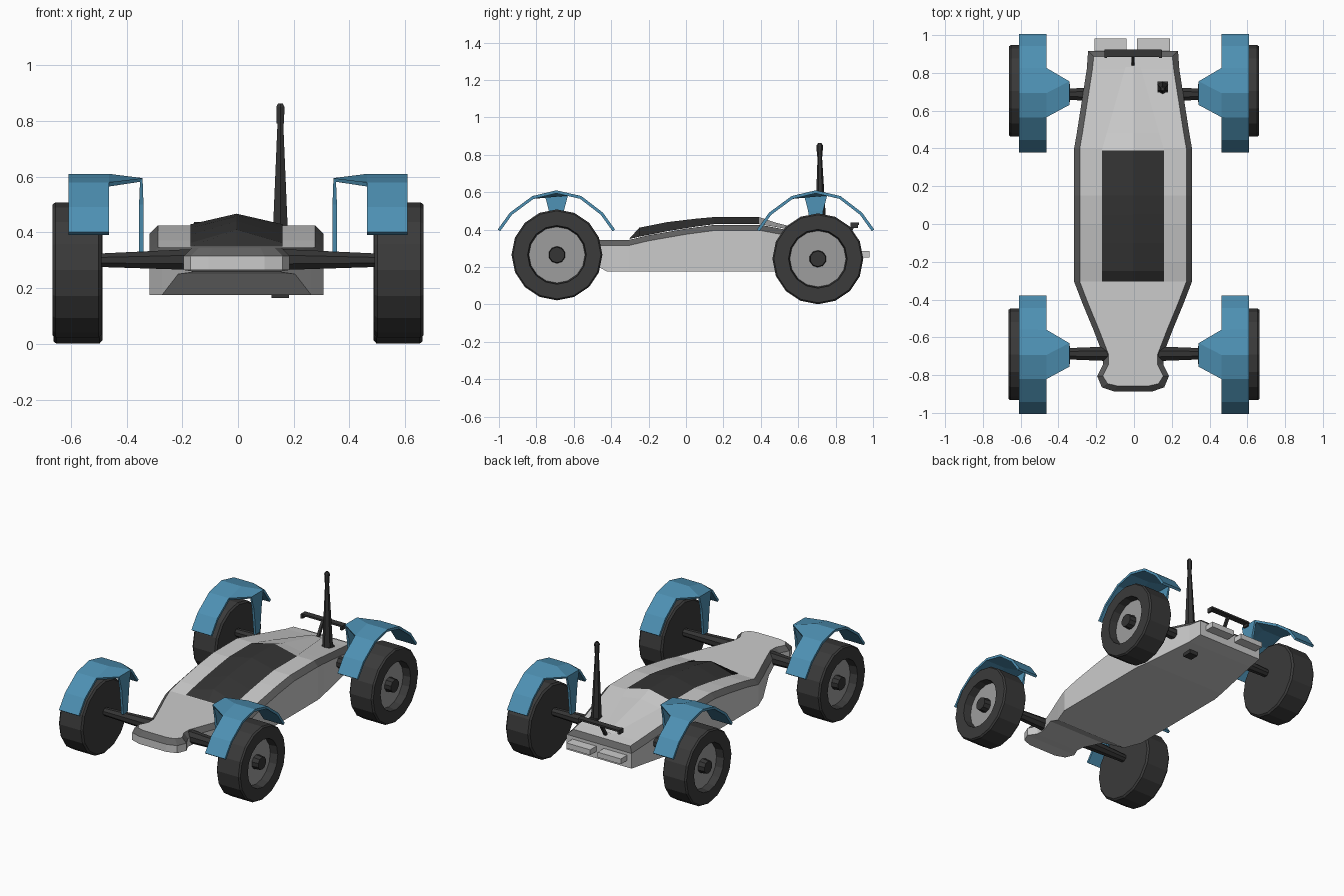
import bpy, bmesh, math
from mathutils import Vector

cube = bpy.data.objects.get("Cube")
if cube:
    bpy.data.objects.remove(cube)


def material(name, r, g, b):
    m = bpy.data.materials.new(name)
    m.use_nodes = True
    m.diffuse_color = (r, g, b, 1)
    m.node_tree.nodes["Principled BSDF"].inputs["Base Color"].default_value = (r, g, b, 1)
    return m


SHELL = material("light grey shell", .6, .6, .6)
TRIM = material("mid grey trim", .12, .12, .12)
RUBBER = material("dark rubber", .043, .043, .043)
RIM = material("rim grey", .34, .34, .34)
BLUE = material("fender blue", .075, .28, .45)
BLACK = material("black plastic", .035, .035, .035)


def build(name, verts, faces, mats, indices=None, fix=True):
    mesh = bpy.data.meshes.new(name)
    mesh.from_pydata(verts, [], faces)
    for m in mats:
        mesh.materials.append(m)
    for i, p in enumerate(mesh.polygons):
        p.material_index = indices[i] if indices else 0
    if fix:
        bm = bmesh.new()
        bm.from_mesh(mesh)
        bmesh.ops.recalc_face_normals(bm, faces=bm.faces)
        bm.to_mesh(mesh)
        bm.free()
    obj = bpy.data.objects.new(name, mesh)
    bpy.context.collection.objects.link(obj)
    return obj


def box(name, lo, hi, mat):
    v = [(x, y, z) for x in (lo[0], hi[0]) for y in (lo[1], hi[1]) for z in (lo[2], hi[2])]
    f = [(0, 1, 3, 2), (4, 6, 7, 5), (0, 4, 5, 1), (2, 3, 7, 6), (0, 2, 6, 4), (1, 5, 7, 3)]
    return build(name, v, f, [mat])


def rod(name, a, b, ra, rb, sides, mat):
    """Tapered rod from a to b."""
    a, b = Vector(a), Vector(b)
    q = (b - a).to_track_quat('Z', 'Y')
    verts = []
    for p, r in ((a, ra), (b, rb)):
        for i in range(sides):
            t = math.tau * (i + .5) / sides
            verts.append(p + q @ Vector((r * math.cos(t), r * math.sin(t), 0)))
    faces = [(i, (i + 1) % sides, sides + (i + 1) % sides, sides + i) for i in range(sides)]
    faces += [tuple(range(sides))[::-1], tuple(range(sides, 2 * sides))]
    return build(name, verts, faces, [mat])


# Body stations: y, half width, bottom height, deck height
STATIONS = [
    (-.887, .10, .265, .345), (-.865, .165, .265, .345), (-.805, .19, .265, .345),
    (-.745, .16, .26, .345), (-.69, .16, .257, .345), (-.56, .21, .25, .345),
    (-.42, .268, .175, .345), (-.305, .312, .175, .345), (-.2, .312, .175, .37),
    (0, .312, .175, .405), (.15, .312, .175, .425), (.4, .312, .175, .425),
    (.48, .298, .175, .41), (.82, .245, .195, .345), (.917, .238, .205, .335)]
CX = -.005
BEVEL = .03


def deck_height(y):
    for a, b in zip(STATIONS, STATIONS[1:]):
        if a[0] <= y <= b[0]:
            return a[3] + (b[3] - a[3]) * (y - a[0]) / (b[0] - a[0])
    return STATIONS[-1][3]


# Hull lofted through the stations, with a trim bevel round the deck
verts, faces, idx = [], [], []
last = len(STATIONS) - 1
for i, (y, w, zb, zd) in enumerate(STATIONS):
    yd = y + (BEVEL if i == 0 else .02 if i == 1 else -BEVEL if i == last else 0)
    wd = w - (.015 if i == 0 else BEVEL)
    zs = zd - BEVEL
    verts += [(CX - w, y, zb), (CX - w, y, zs), (CX - wd, yd, zd),
              (CX + wd, yd, zd), (CX + w, y, zs), (CX + w, y, zb)]
for i in range(last):
    for k in range(6):
        j = (k + 1) % 6
        faces.append((6 * i + k, 6 * i + j, 6 * i + 6 + j, 6 * i + 6 + k))
        idx.append(1 if k in (1, 3) else 0)
for o in (0, 6 * last):
    faces += [(o, o + 1, o + 4, o + 5), (o + 1, o + 2, o + 3, o + 4)]
    idx += [0, 1]
build("hull", verts, faces, [SHELL, TRIM], idx)


# Ridged covers lying on the deck: y, half width, ridge height
def ridged(name, rows, mat):
    v, f = [], []
    for y, w, z in rows:
        e = deck_height(y) + .004
        v += [(CX - w, y, e), (CX, y, max(z, e)), (CX + w, y, e)]
    for i in range(len(rows) - 1):
        for k in (0, 1):
            a = 3 * i + k
            f.append((a, a + 1, a + 4, a + 3))
    obj = build(name, v, f, [mat])
    if obj.data.polygons[0].normal.z < 0:
        obj.data.flip_normals()
    return obj


CANOPY = [(-.305, .346), (-.25, .41), (-.1, .44), (.05, .458), (.15, .467), (.39, .467)]
ridged("canopy", [(y, .165, z) for y, z in CANOPY], BLACK)
ridged("rear_fairing", [(.39, .165, .467), (.48, .139, .437), (.83, .04, .35)], SHELL)


# Wheels: profile of (distance out from inner face, radius)
PROFILE = [(0, .232), (.01, .243), (.165, .243), (.175, .235),
           (.175, .157), (.125, .15)]


def wheel(name, x, y, z, side):
    n = 16
    v, f, m = [], [], []
    for d, r in PROFILE:
        for i in range(n):
            t = math.tau * i / n
            v.append((x + side * d, y + r * math.sin(t), z + r * math.cos(t)))
    for k in range(len(PROFILE) - 1):
        for i in range(n):
            j = (i + 1) % n
            f.append((k * n + i, k * n + j, k * n + n + j, k * n + n + i))
            m.append(0)
    f += [tuple(range(n)), tuple(range(len(v) - n, len(v)))]
    m += [0, 1]
    build(name, v, f, [RUBBER, RIM], m)
    rod(name + "_hub", (x + side * .11, y, z), (x + side * .17, y, z), .047, .042, 10, BLACK)


# Fenders: arc band, inward bracket and hanging strip
ARC = [(-.307, .396), (-.243, .485), (-.125, .572), (0, .602), (.13, .572),
       (.243, .485), (.307, .396)]


def fender(name, y0, side):
    xi, xo, xs = .463, .608, .347
    v = [(side * x, y0 + dy, z) for dy, z in ARC for x in (xi, xo)]
    f = [(2 * i, 2 * i + 1, 2 * i + 3, 2 * i + 2) for i in range(len(ARC) - 1)]
    b = len(v)
    for w, z in ((.062, .588), (.04, .5), (.022, .33)):
        v += [(side * xs, y0 - w, z), (side * xs, y0 + w, z)]
    f += [(4, 6, b + 1, b), (6, 8, b + 1), (b, b + 1, b + 3, b + 2),
          (b + 2, b + 3, b + 5, b + 4)]
    obj = build(name, v, f, [BLUE])
    mod = obj.modifiers.new("thickness", 'SOLIDIFY')
    mod.thickness = .016
    mod.offset = 0


for end, y, wz, ax in (("front", -.69, .265, .49), ("rear", .705, .244, .487)):
    for label, side in (("left", 1), ("right", -1)):
        wheel(f"{end}_{label}_wheel", side * ax, y, wz, side)
        fender(f"{end}_{label}_fender", math.copysign(.693, y), side)
        ya = math.copysign(.687, y)
        rod(f"{end}_{label}_axle", (side * .1, ya, .303), (side * .5, ya, .3),
            .043, .026, 8, BLACK)

# Antenna with its base running down through the hull
rod("antenna_base", (.152, .725, .165), (.152, .725, .37), .044, .04, 4, BLACK)
rod("antenna_mast", (.152, .722, .3), (.152, .715, .81), .036, .011, 6, BLACK)
rod("antenna_tip", (.152, .715, .79), (.152, .715, .85), .015, .017, 6, BLACK)
rod("antenna_cap", (.152, .715, .85), (.152, .715, .863), .017, .009, 6, BLACK)

# Rear wing on a slanted post
rod("wing_post", (CX, .845, .335), (CX, .9, .43), .012, .012, 4, BLACK)
box("rear_wing", (CX - .15, .885, .425), (CX + .15, .925, .437), BLACK)
for s in (-1, 1):
    box("wing_tip", (CX + s * .145 - .007, .88, .408), (CX + s * .145 + .007, .92, .437), BLACK)

# Tail boxes
box("tail_box_right", (-.21, .9, .25), (-.04, .982, .285), SHELL)
box("tail_box_left", (.015, .9, .25), (.19, .982, .285), SHELL)
